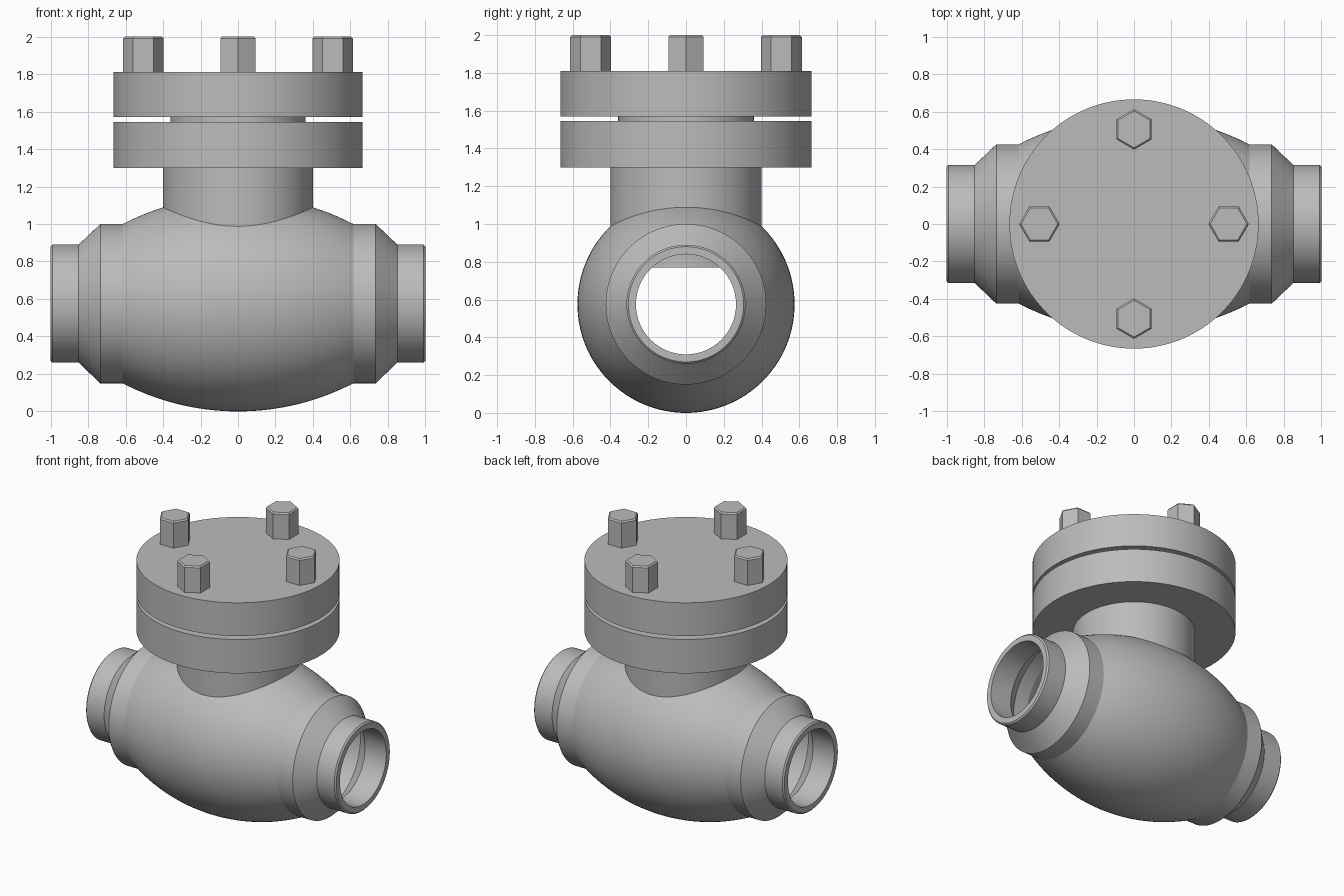
import bpy, bmesh, math
from mathutils import Matrix

if "Cube" in bpy.data.objects:
    bpy.data.objects.remove(bpy.data.objects["Cube"], do_unlink=True)

AXIS_Z = 0.575
METAL = (0.5, 0.5, 0.5, 1)
metal = bpy.data.materials.new("grey metal")
metal.use_nodes = True
metal.diffuse_color = METAL
metal.node_tree.nodes["Principled BSDF"].inputs["Base Color"].default_value = METAL


def lathe(name, profile, segments, matrix=Matrix(), closed=False, smooth=True):
    """Spin (radius, height) points around z, then place with a matrix."""
    bm = bmesh.new()
    verts = [bm.verts.new((r, 0, h)) for r, h in profile]
    edges = [bm.edges.new(pair) for pair in zip(verts, verts[1:])]
    if closed:
        edges.append(bm.edges.new((verts[-1], verts[0])))
    bmesh.ops.spin(bm, geom=verts + edges, cent=(0, 0, 0), axis=(0, 0, 1),
                   angle=math.tau, steps=segments, use_duplicate=False)
    bmesh.ops.remove_doubles(bm, verts=bm.verts, dist=1e-5)
    bmesh.ops.recalc_face_normals(bm, faces=bm.faces)
    bm.transform(matrix)
    mesh = bpy.data.meshes.new(name)
    bm.to_mesh(mesh)
    bm.free()
    mesh.materials.append(metal)
    obj = bpy.data.objects.new(name, mesh)
    bpy.context.collection.objects.link(obj)
    if smooth:
        bpy.ops.object.select_all(action="DESELECT")
        obj.select_set(True)
        bpy.context.view_layer.objects.active = obj
        bpy.ops.object.shade_smooth_by_angle(angle=math.radians(15))
    return obj


def disc(name, radius, bottom, top):
    return lathe(name, [(0, bottom), (radius, bottom), (radius, top), (0, top)], 128)


def bulge(mid, end, half, steps=28):
    """Circular arc that is widest in the middle, as (radius, height)."""
    sag = mid - end
    big = (half ** 2 + sag ** 2) / (2 * sag)
    points = []
    for i in range(steps + 1):
        h = half * (1 - 2 * i / steps)
        points.append((mid - big + math.sqrt(big ** 2 - h ** 2), h))
    return points


def mirrored(end_points, arc):
    return end_points + arc + [(r, -h) for r, h in reversed(end_points)]


# Hollow barrel body with stepped pipe ends, lying along x
outer = mirrored([(0.305, 1), (0.315, 0.99), (0.315, 0.85), (0.425, 0.735)],
                 bulge(0.575, 0.425, 0.615))
inner = mirrored([(0.265, 1), (0.265, 0.83), (0.37, 0.72)],
                 bulge(0.52, 0.37, 0.615))
lay_down = Matrix.Translation((0, 0, AXIS_Z)) @ Matrix.Rotation(math.pi / 2, 4, "Y")
lathe("valve_body", outer + inner[::-1], 128, lay_down, closed=True)

# Neck, paired flanges and the gasket between them
disc("neck", 0.4, 0.77, 1.3)
disc("lower_flange", 0.665, 1.3, 1.545)
disc("gasket", 0.36, 1.545, 1.57)
disc("cover_flange", 0.665, 1.57, 1.81)

# Four hexagonal bolt heads with a corner pointing outward
head = [(0, 1.81), (0.108, 1.81), (0.108, 1.99), (0.098, 2), (0, 2)]
for i, side in enumerate(("left", "back", "right", "front")):
    place = Matrix.Rotation(i * math.pi / 2, 4, "Z") @ Matrix.Translation((0.505, 0, 0))
    lathe("bolt_head_" + side, head, 6, place, smooth=False)
